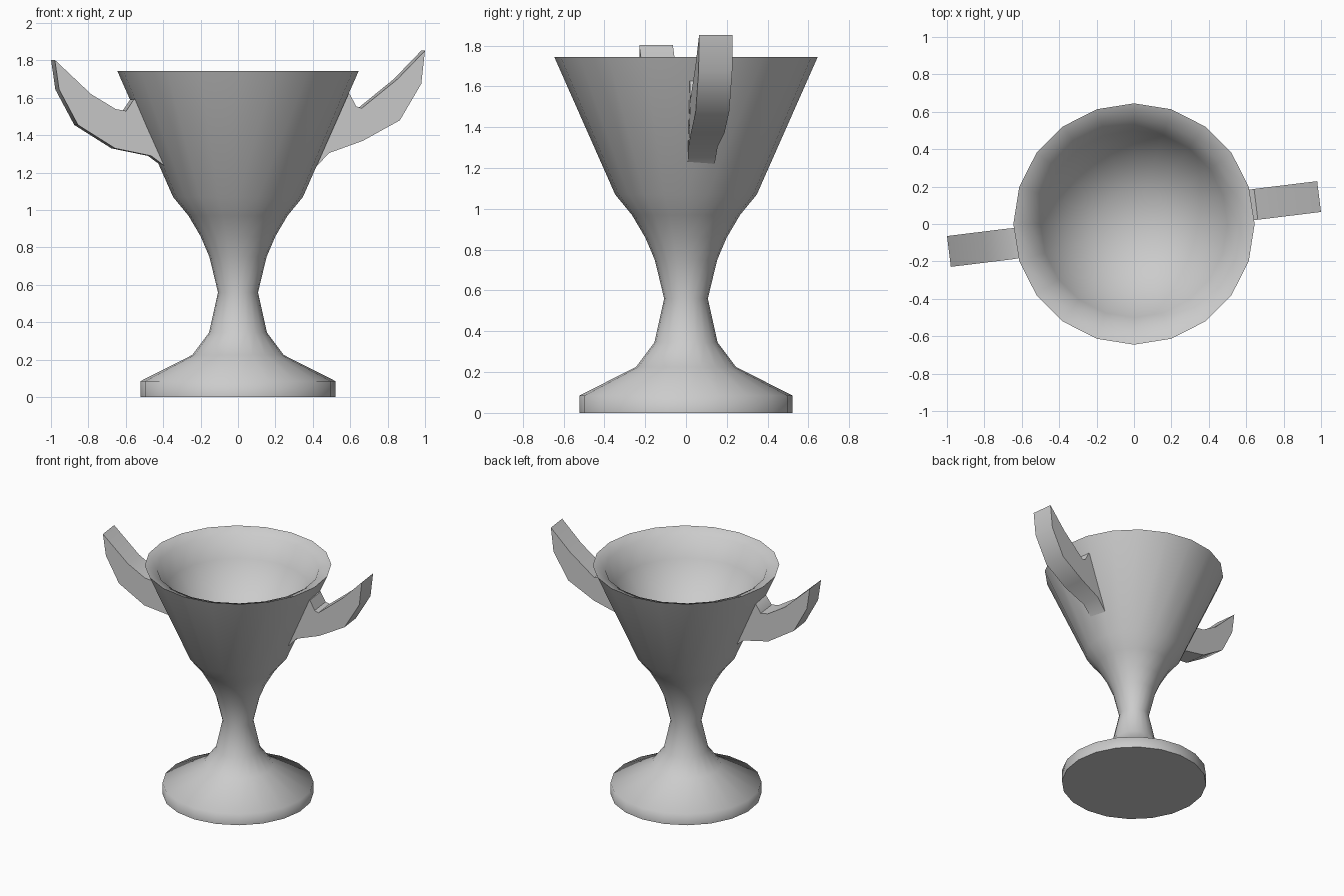
import bpy, bmesh, math
from mathutils import Matrix

if "Cube" in bpy.data.objects:
    bpy.data.objects.remove(bpy.data.objects["Cube"])


def finish(bm, name, angle):
    bmesh.ops.recalc_face_normals(bm, faces=bm.faces[:])
    mesh = bpy.data.meshes.new(name)
    bm.to_mesh(mesh)
    bm.free()
    obj = bpy.data.objects.new(name, mesh)
    bpy.context.collection.objects.link(obj)
    bpy.ops.object.select_all(action='DESELECT')
    obj.select_set(True)
    bpy.context.view_layer.objects.active = obj
    bpy.ops.object.shade_smooth_by_angle(angle=math.radians(angle))
    return obj


def lathe(name, profile, sides, angle):
    bm = bmesh.new()
    verts = [bm.verts.new((r, 0, z)) for r, z in profile]
    edges = [bm.edges.new(pair) for pair in zip(verts, verts[1:])]
    bmesh.ops.spin(bm, geom=verts + edges, cent=(0, 0, 0), axis=(0, 0, 1),
                   angle=math.tau, steps=sides)
    bmesh.ops.remove_doubles(bm, verts=bm.verts[:], dist=0.0005)
    return finish(bm, name, angle)


def handle(name, outline, turn, offset=0.025, width=0.166):
    # side outline extruded across its width, slimmer at the root,
    # then turned about the cup axis
    bm = bmesh.new()
    face = bm.faces.new([bm.verts.new((u, -width / 2, z)) for u, z in outline])
    ext = bmesh.ops.extrude_face_region(bm, geom=[face], use_keep_orig=True)
    moved = [g for g in ext['geom'] if isinstance(g, bmesh.types.BMVert)]
    bmesh.ops.translate(bm, verts=moved, vec=(0, width, 0))
    for v in bm.verts:
        grow = min(1, max(0, (v.co.x - 0.4) / 0.25))
        v.co.y = v.co.y * (0.8 + 0.2 * grow) + offset
    bm.transform(Matrix.Rotation(math.radians(turn), 4, 'Z'))
    return finish(bm, name, 35)


# goblet: foot, stem, outer bowl, sloped rim, hollow inside
lathe("goblet_body", [
    (0, 0), (0.522, 0), (0.522, 0.085), (0.245, 0.225), (0.155, 0.345),
    (0.107, 0.56), (0.153, 0.75), (0.2, 0.86), (0.265, 0.97), (0.347, 1.07),
    (0.645, 1.743),
    (0.56, 1.71), (0.5, 1.56), (0.36, 1.38), (0.19, 1.28), (0, 1.25),
], 20, 70)

# upswept handles, ends sunk into the bowl wall
handle("right_handle", [
    (0.405, 1.22), (0.485, 1.305), (0.665, 1.37), (0.865, 1.48), (0.98, 1.675),
    (1.0, 1.852), (0.852, 1.70), (0.66, 1.545), (0.63, 1.555), (0.592, 1.625),
    (0.57, 1.63),
], 7)
handle("left_handle", [
    (0.405, 1.235), (0.48, 1.29), (0.675, 1.33), (0.875, 1.455), (0.977, 1.645),
    (1.0, 1.803), (0.805, 1.62), (0.672, 1.54), (0.615, 1.53), (0.575, 1.59),
    (0.55, 1.60),
], 187)
